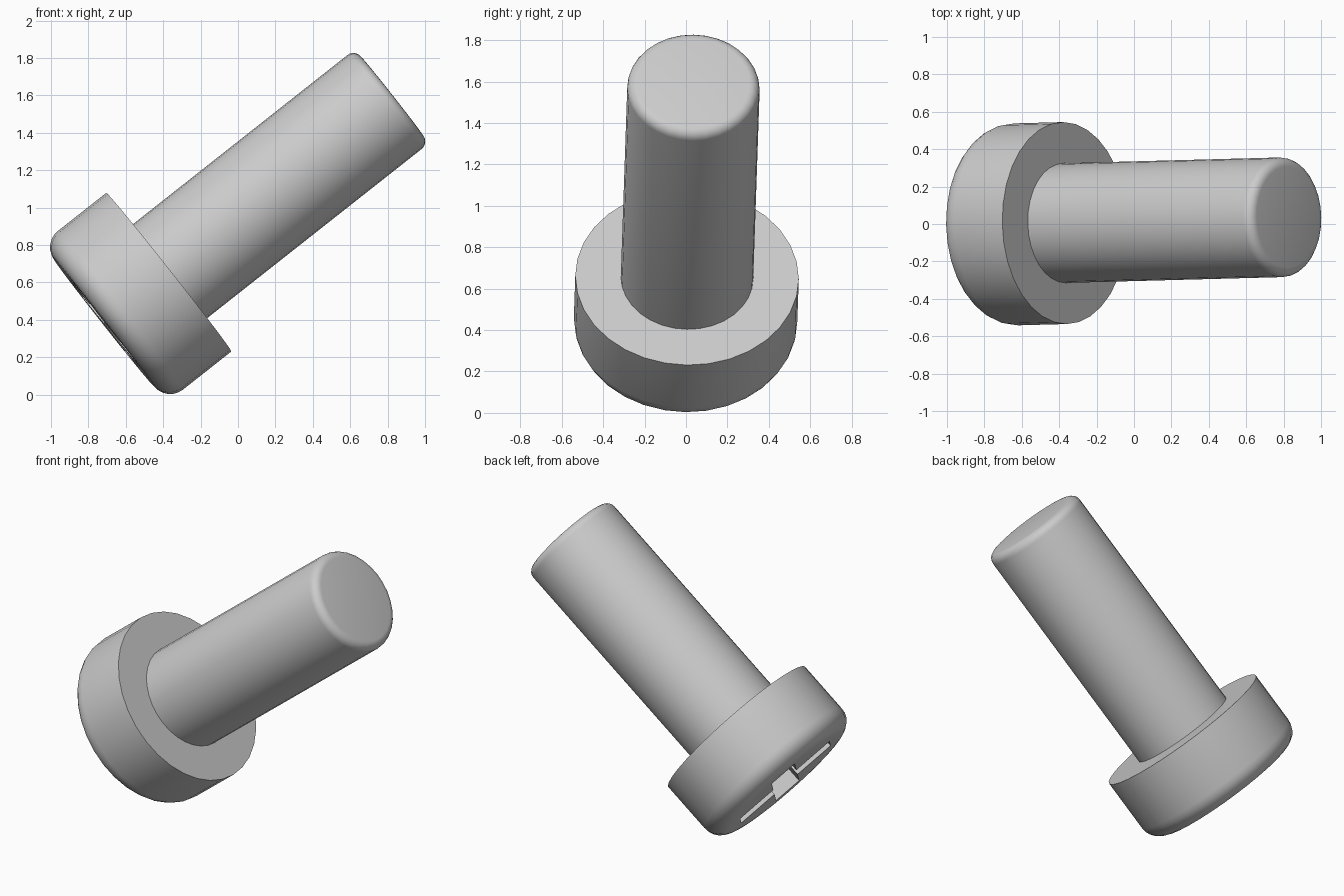
import bpy, bmesh, math
from mathutils import Vector, Matrix

cube = bpy.data.objects.get("Cube")
if cube:
    bpy.data.objects.remove(cube)

steel = bpy.data.materials.new("grey steel")
steel.use_nodes = True
steel.diffuse_color = (0.6, 0.6, 0.6, 1)
steel.node_tree.nodes["Principled BSDF"].inputs["Base Color"].default_value = (0.6, 0.6, 0.6, 1)

# Local frame: origin at the underside of the head, z along the shank
axis = Vector((0.785, 0.021, 0.619)).normalized()
side = Vector((0, 1, 0)).cross(axis).normalized()
POSE = Matrix((side, axis.cross(side), axis)).transposed().to_4x4()
POSE.translation = Vector((-0.37, 0.005, 0.655))


def finish(name, bm):
    bmesh.ops.recalc_face_normals(bm, faces=bm.faces)
    mesh = bpy.data.meshes.new(name)
    bm.to_mesh(mesh)
    bm.free()
    mesh.materials.append(steel)
    ob = bpy.data.objects.new(name, mesh)
    ob.matrix_world = POSE
    bpy.context.collection.objects.link(ob)
    return ob


def rounded_cylinder(name, radius, z_flat, z_round, fillet, steps, segments=32):
    """Cylinder with a sharp rim at z_flat and a filleted rim at z_round."""
    d = 1 if z_round > z_flat else -1
    profile = [(radius, z_flat)]
    for i in range(steps + 1):
        a = math.pi / 2 * i / steps
        profile.append((radius - fillet + fillet * math.cos(a),
                        z_round - d * fillet * (1 - math.sin(a))))
    bm = bmesh.new()
    rings = []
    for r, z in profile:
        rings.append([bm.verts.new((r * math.cos(t), r * math.sin(t), z))
                      for t in (2 * math.pi * k / segments for k in range(segments))])
    for a, b in zip(rings, rings[1:]):
        for k in range(segments):
            n = (k + 1) % segments
            bm.faces.new((a[k], a[n], b[n], b[k]))
    bm.faces.new(rings[0])
    bm.faces.new(rings[-1])
    return finish(name, bm)


def cross_cutter(name, arm, half, z_low, z_high):
    """Cross-shaped prism, arms on the diagonals."""
    bm = bmesh.new()
    verts = []
    for q in range(4):
        turn = Matrix.Rotation(math.pi / 4 + q * math.pi / 2, 3, 'Z')
        for p in ((arm, -half), (arm, half), (half, half)):
            verts.append(bm.verts.new(turn @ Vector((*p, z_low))))
    base = bm.faces.new(verts)
    top = bmesh.ops.extrude_face_region(bm, geom=[base])["geom"]
    bmesh.ops.translate(bm, vec=(0, 0, z_high - z_low),
                        verts=[v for v in top if isinstance(v, bmesh.types.BMVert)])
    return finish(name, bm)


# Shank and head
shank = rounded_cylinder("shank", 0.32, -0.02, 1.52, 0.05, 5)
head = rounded_cylinder("head", 0.54, 0, -0.44, 0.11, 6)

# Cross recess in the head
cutter = cross_cutter("recess_cutter", 0.35, 0.09, -0.6, -0.22)
cutter.hide_render = True
cut = head.modifiers.new("recess", 'BOOLEAN')
cut.operation = 'DIFFERENCE'
cut.solver = 'EXACT'
cut.object = cutter
bpy.context.view_layer.objects.active = head
bpy.ops.object.modifier_apply(modifier=cut.name)
bpy.data.objects.remove(cutter)

# Smooth round sides, sharp rims
bpy.ops.object.select_all(action='DESELECT')
for ob in (shank, head):
    ob.select_set(True)
bpy.ops.object.shade_smooth_by_angle(angle=math.radians(30))
